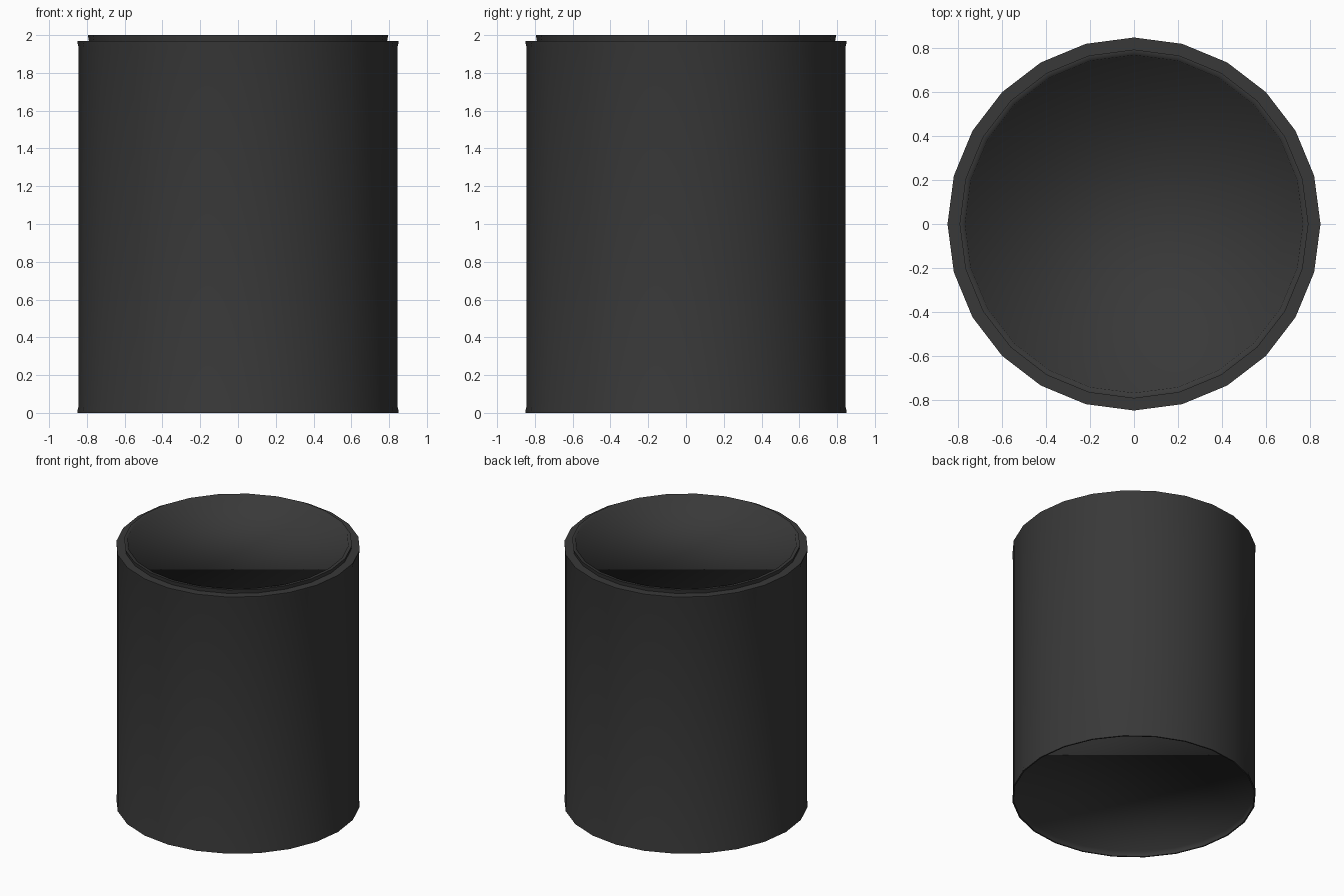
import bpy, bmesh
from math import cos, sin, tau

if "Cube" in bpy.data.objects:
    bpy.data.objects.remove(bpy.data.objects["Cube"])

SIDES = 24
# radius, height: from the recessed base, round the outside, to the recessed lid
PROFILE = [(0.835, 0.04), (0.84, 0.0), (0.85, 0.0), (0.85, 0.01), (0.844, 0.035), (0.844, 1.935),
           (0.85, 1.96), (0.85, 1.97), (0.79, 1.97), (0.795, 2.0), (0.77, 2.0), (0.765, 1.97)]
SHARP = {1, 2, 7, 8, 9}   # rings with a hard edge

# can body: stacked rings joined by quads, flat caps at both ends
bm = bmesh.new()
rings = [[bm.verts.new((r * cos(tau * i / SIDES), r * sin(tau * i / SIDES), z))
          for i in range(SIDES)] for r, z in PROFILE]
for a, b in zip(rings, rings[1:]):
    for i in range(SIDES):
        j = (i + 1) % SIDES
        bm.faces.new((a[i], a[j], b[j], b[i]))
bm.faces.new(rings[0][::-1])
bm.faces.new(rings[-1])
for f in bm.faces:
    f.smooth = True
for k in SHARP:
    for i in range(SIDES):
        bm.edges.get((rings[k][i], rings[k][(i + 1) % SIDES])).smooth = False
mesh = bpy.data.meshes.new("can")
bm.to_mesh(mesh)
bm.free()
can = bpy.data.objects.new("can", mesh)
bpy.context.collection.objects.link(can)

# dark finish
mat = bpy.data.materials.new("dark_grey")
mat.diffuse_color = (0.04, 0.04, 0.04, 1)
mat.use_nodes = True
mat.node_tree.nodes["Principled BSDF"].inputs["Base Color"].default_value = mat.diffuse_color
mesh.materials.append(mat)
